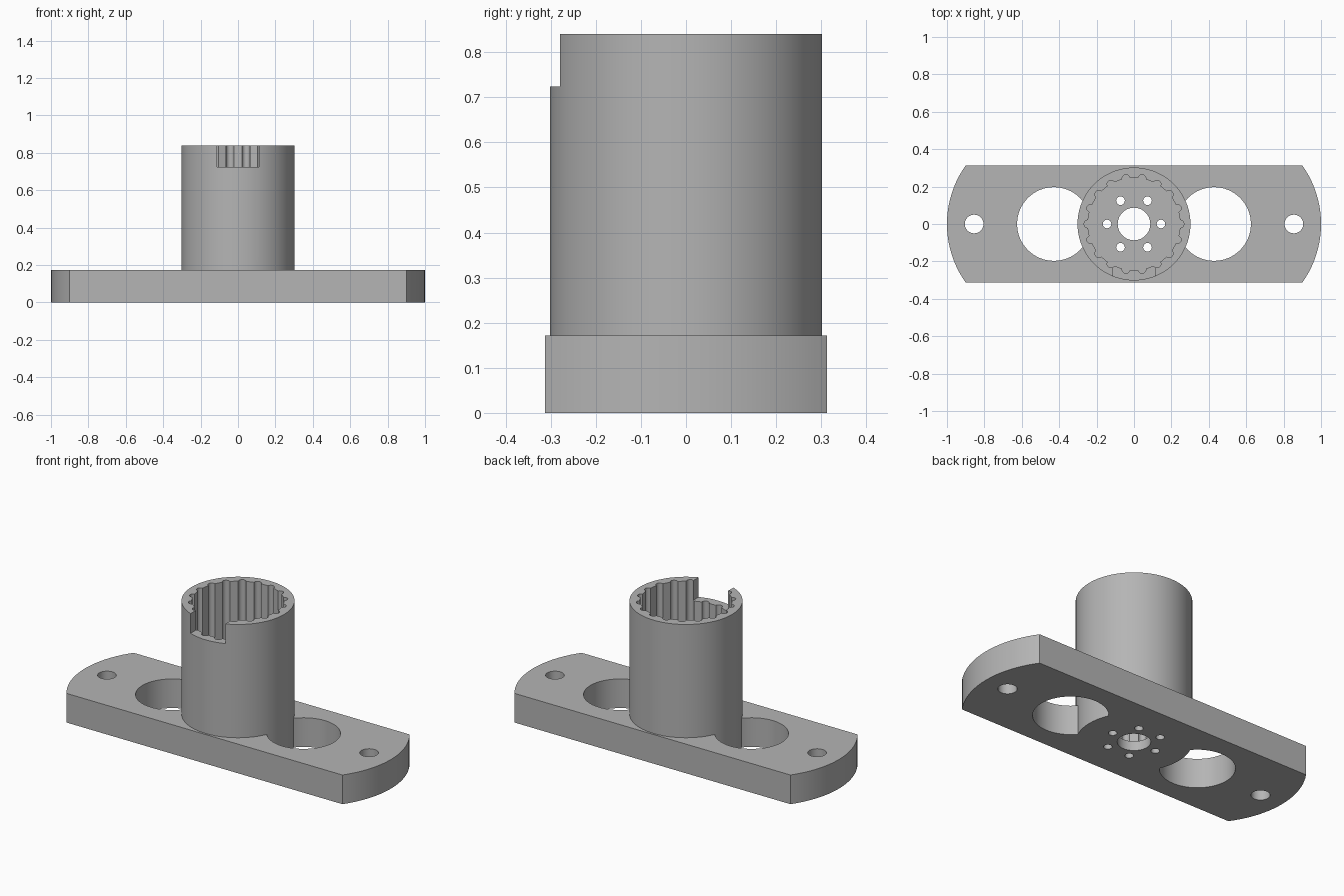
import bpy
import bmesh
from math import sin, cos, pi, radians, asin, sqrt

default = bpy.data.objects.get("Cube")
if default:
    bpy.data.objects.remove(default, do_unlink=True)

PLATE_TOP, TUBE_TOP, FLOOR = 0.172, 0.84, 0.055
HALF_WIDTH, TUBE_R = 0.313, 0.302

grey = bpy.data.materials.new("plain grey")
grey.use_nodes = True
grey.diffuse_color = (0.46, 0.46, 0.46, 1)
grey.node_tree.nodes["Principled BSDF"].inputs["Base Color"].default_value = (0.46, 0.46, 0.46, 1)


def prism(name, outline, z0, z1):
    """Extrude a flat outline of (x, y) points from z0 to z1."""
    bm = bmesh.new()
    face = bm.faces.new([bm.verts.new((x, y, z0)) for x, y in outline])
    top = bmesh.ops.extrude_face_region(bm, geom=[face])["geom"]
    bmesh.ops.translate(bm, vec=(0, 0, z1 - z0),
                        verts=[v for v in top if isinstance(v, bmesh.types.BMVert)])
    bmesh.ops.recalc_face_normals(bm, faces=bm.faces)
    mesh = bpy.data.meshes.new(name)
    bm.to_mesh(mesh)
    bm.free()
    mesh.materials.append(grey)
    obj = bpy.data.objects.new(name, mesh)
    bpy.context.collection.objects.link(obj)
    return obj


def circle(x, y, r, n=64):
    return [(x + r * cos(2 * pi * i / n), y + r * sin(2 * pi * i / n)) for i in range(n)]


def combine(body, tool, operation="DIFFERENCE"):
    """Apply a boolean and discard the tool object."""
    tool.hide_render = True
    mod = body.modifiers.new(operation, "BOOLEAN")
    mod.operation, mod.object, mod.solver = operation, tool, "EXACT"
    bpy.context.view_layer.objects.active = body
    bpy.ops.object.modifier_apply(modifier=mod.name)
    bpy.data.objects.remove(tool, do_unlink=True)


def drill(body, x, y, r, n=64):
    combine(body, prism("drill", circle(x, y, r, n), -0.1, PLATE_TOP + 0.1))


# Base plate with bowed ends
END_R = 0.54
sweep = asin(HALF_WIDTH / END_R)
arc = [-sweep + 2 * sweep * i / 20 for i in range(21)]
right_end = [(1 - END_R + END_R * cos(a), END_R * sin(a)) for a in arc]
body = prism("flanged_splined_socket", right_end + [(-x, -y) for x, y in right_end], 0, PLATE_TOP)

# Lightening holes and bolt holes
for side in (-1, 1):
    drill(body, side * 0.428, 0, 0.197)
    drill(body, side * 0.855, 0, 0.05, 32)

# Upright tube reaching down through the plate
combine(body, prism("tube", circle(0, 0, TUBE_R, 96), 0, TUBE_TOP), "UNION")

# Splined bore: a round hole with scalloped grooves
BORE_R, GROOVE_R, GROOVES = 0.246, 0.021, 18
bore = []
for g in range(GROOVES):
    mid = 2 * pi * g / GROOVES
    for k in range(9):
        t = -pi / 2 + pi * k / 8
        u, v = BORE_R + GROOVE_R * cos(t), GROOVE_R * sin(t)
        bore.append((u * cos(mid) - v * sin(mid), u * sin(mid) + v * cos(mid)))
    for k in (1, 2):
        a = mid + 2 * pi / GROOVES * (0.25 + k / 6)
        bore.append((BORE_R * cos(a), BORE_R * sin(a)))
combine(body, prism("splined_bore", bore, FLOOR, 1))

# Front notch in the rim
combine(body, prism("rim_notch", [(-0.113, -0.4), (0.113, -0.4), (0.113, -0.1), (-0.113, -0.1)],
                    0.724, 1))

# Shaft hole and ring of screw holes in the floor
drill(body, 0, 0, 0.087, 48)
for i in range(6):
    a = radians(60 * i)
    drill(body, 0.144 * cos(a), 0.144 * sin(a), 0.023, 20)

# Smooth the round walls, keep the edges crisp
bpy.ops.object.select_all(action="DESELECT")
body.select_set(True)
bpy.context.view_layer.objects.active = body
bpy.ops.object.shade_smooth_by_angle(angle=radians(30))
